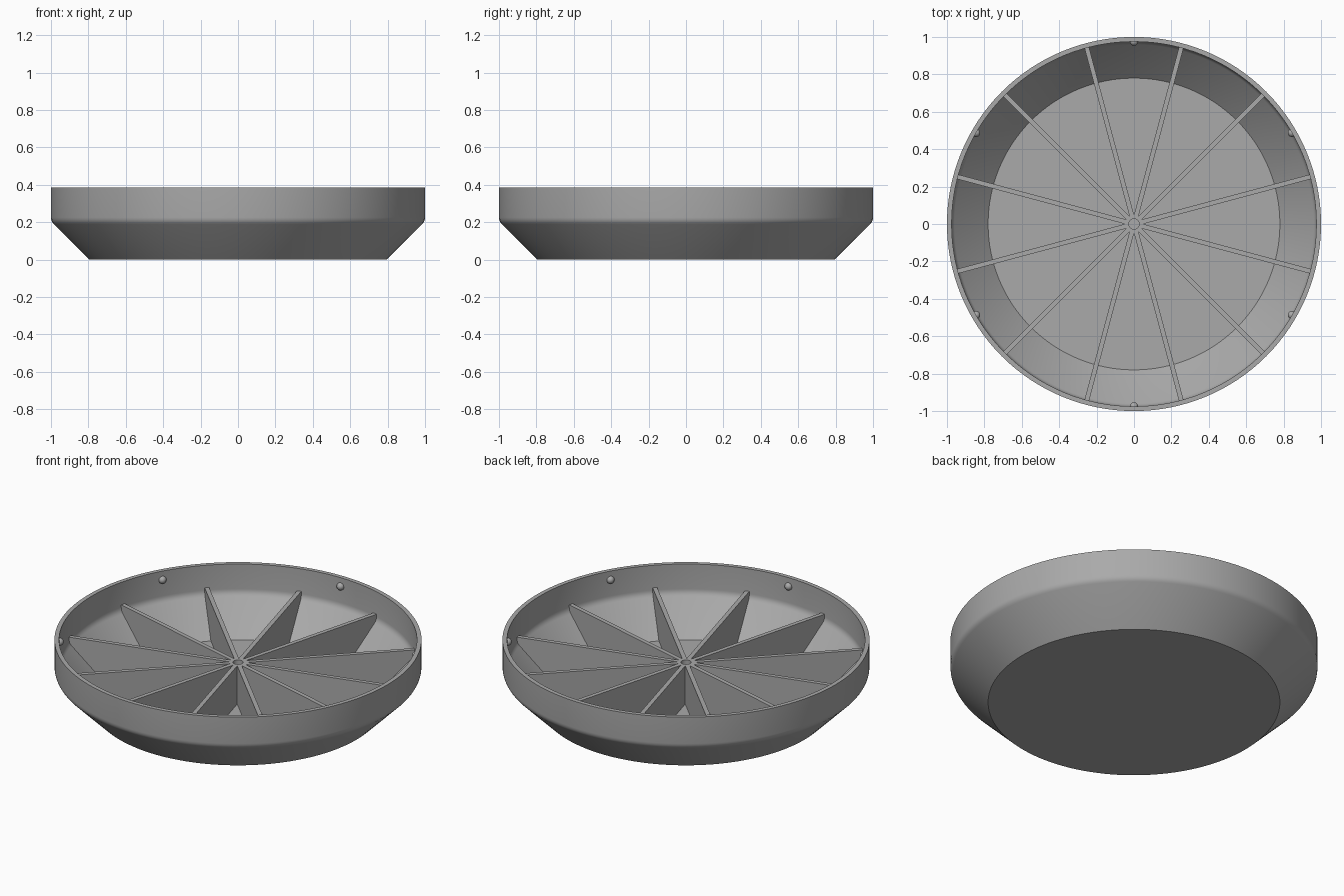
import bpy, bmesh, math
from mathutils import Matrix

if "Cube" in bpy.data.objects:
    bpy.data.objects.remove(bpy.data.objects["Cube"])

SEG = 128          # smoothness of the round wall
RIB_TOP = 0.25
RIB_W = 0.025
FLOOR = 0.02

grey = bpy.data.materials.new("plain grey")
grey.diffuse_color = (0.40, 0.40, 0.40, 1)
grey.use_nodes = True
grey.node_tree.nodes["Principled BSDF"].inputs["Base Color"].default_value = grey.diffuse_color


def finish(name, bm, smooth=True):
    bmesh.ops.remove_doubles(bm, verts=bm.verts, dist=1e-5)
    bmesh.ops.recalc_face_normals(bm, faces=bm.faces)
    me = bpy.data.meshes.new(name)
    bm.to_mesh(me)
    bm.free()
    me.materials.append(grey)
    ob = bpy.data.objects.new(name, me)
    bpy.context.collection.objects.link(ob)
    if smooth:
        bpy.ops.object.select_all(action='DESELECT')
        ob.select_set(True)
        bpy.context.view_layer.objects.active = ob
        bpy.ops.object.shade_smooth_by_angle(angle=math.radians(30))
    return ob


def lathe(name, profile, seg, closed=False):
    """Spin an (r, z) profile about the z axis."""
    bm = bmesh.new()
    vs = [bm.verts.new((r, 0, z)) for r, z in profile]
    n = len(vs)
    edges = [bm.edges.new((vs[i], vs[(i + 1) % n])) for i in range(n if closed else n - 1)]
    bmesh.ops.spin(bm, geom=vs + edges, cent=(0, 0, 0), axis=(0, 0, 1),
                   angle=math.tau, steps=seg, use_duplicate=False)
    return finish(name, bm)


def bend(r, z, radius, steps=4):
    """Rounded 45 degree bend from the sloped wall up to the vertical wall at r."""
    t = radius * math.tan(math.radians(22.5))
    return [(r - radius + radius * math.cos(a), z + t + radius * math.sin(a))
            for a in (math.radians(-45 + 45 * i / steps) for i in range(steps + 1))]


# dish shell: flat base, sloped wall, upright wall, thin rim
outer = [(0, 0), (0.795, 0)] + bend(1.0, 0.205, 0.05)
inner = [(0, FLOOR), (0.78, FLOOR)] + bend(0.975, 0.215, 0.05)
lathe("dish", outer + [(1.0, 0.385), (0.975, 0.385)] + inner[::-1], SEG)

# radial divider ribs that follow the sloped wall
bm = bmesh.new()
rib = [(0.035, FLOOR - 0.005), (0.785, FLOOR - 0.005), (0.98, 0.21),
       (0.98, RIB_TOP), (0.035, RIB_TOP)]
for k in range(12):
    rot = Matrix.Rotation(math.radians(15 + 30 * k), 4, 'Z')
    a = [bm.verts.new((r, -RIB_W / 2, z)) for r, z in rib]
    b = [bm.verts.new((r, RIB_W / 2, z)) for r, z in rib]
    bm.faces.new(a)
    bm.faces.new(b[::-1])
    for i in range(5):
        j = (i + 1) % 5
        bm.faces.new((a[i], b[i], b[j], a[j]))
    bmesh.ops.transform(bm, matrix=rot, verts=a + b)
finish("divider_ribs", bm, smooth=False)

# centre hub with a small bore
lathe("hub", [(0.028, FLOOR), (0.046, FLOOR), (0.046, RIB_TOP), (0.028, RIB_TOP)], 32, closed=True)

# snap bumps inside the rim
bm = bmesh.new()
for k in range(6):
    a = math.radians(30 + 60 * k)
    bmesh.ops.create_uvsphere(bm, u_segments=20, v_segments=12, radius=0.022,
                              matrix=Matrix.Translation((0.975 * math.cos(a), 0.975 * math.sin(a), 0.333)))
finish("snap_bumps", bm)
